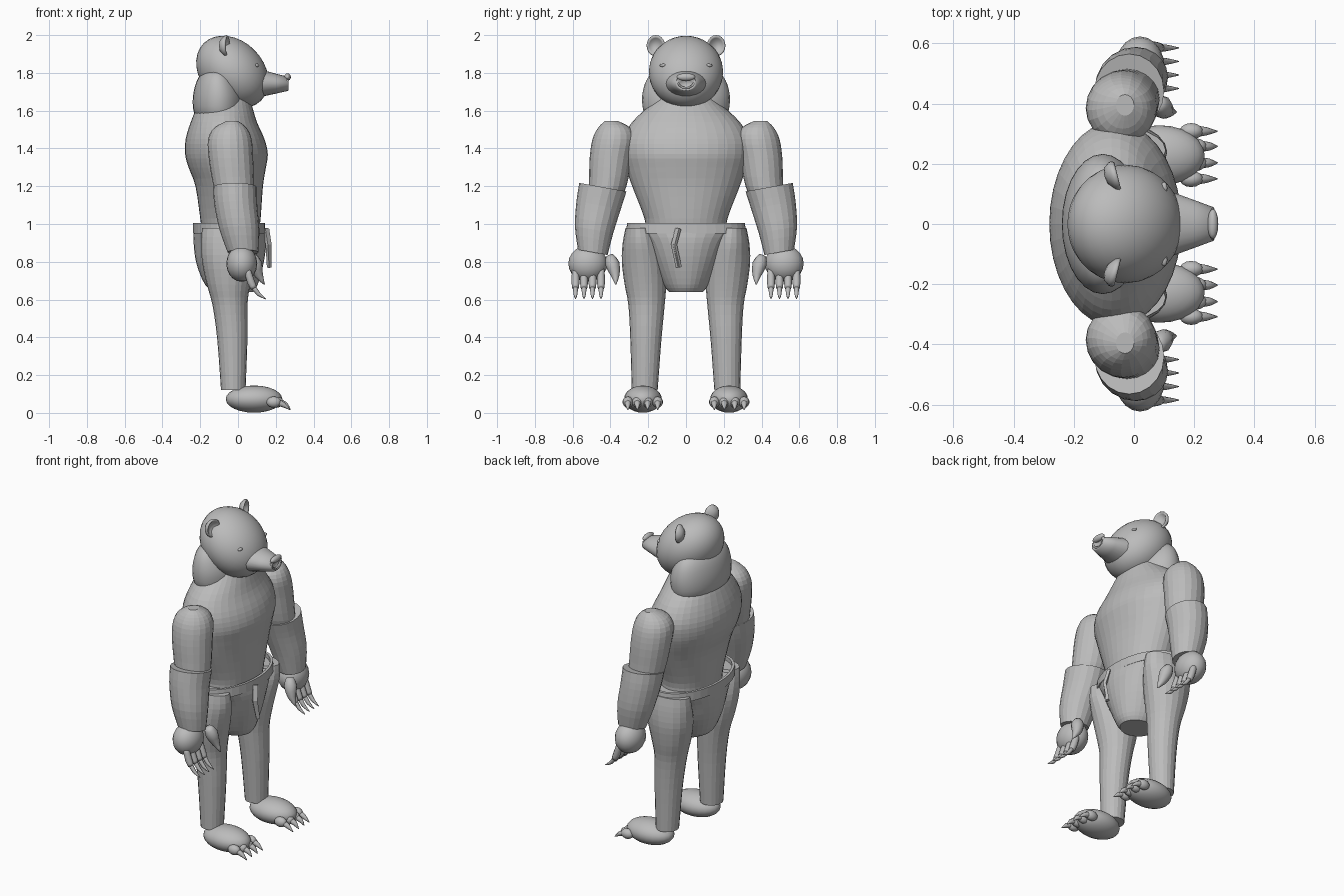
import bpy, bmesh, math
from mathutils import Vector, Matrix

if "Cube" in bpy.data.objects:
    bpy.data.objects.remove(bpy.data.objects["Cube"])

fur = bpy.data.materials.new("plain grey")
fur.diffuse_color = (0.5, 0.5, 0.5, 1)
fur.use_nodes = True
fur.node_tree.nodes["Principled BSDF"].inputs["Base Color"].default_value = fur.diffuse_color


def finish(name, bm, smooth):
    bmesh.ops.recalc_face_normals(bm, faces=bm.faces)
    for f in bm.faces:
        f.smooth = smooth
    me = bpy.data.meshes.new(name)
    bm.to_mesh(me)
    bm.free()
    me.materials.append(fur)
    ob = bpy.data.objects.new(name, me)
    bpy.context.collection.objects.link(ob)
    return ob


def skin(name, loops, smooth, closed=False):
    """Bridge equal point loops; cap the ends, or join last to first."""
    bm = bmesh.new()
    rings = [[bm.verts.new(p) for p in l] for l in loops]
    pairs = list(zip(rings, rings[1:]))
    if closed:
        pairs.append((rings[-1], rings[0]))
    else:
        bm.faces.new(rings[0])
        bm.faces.new(rings[-1])
    n = len(rings[0])
    for a, b in pairs:
        for i in range(n):
            j = (i + 1) % n
            bm.faces.new((a[i], a[j], b[j], b[i]))
    return finish(name, bm, smooth)


def refine(rows, k):
    """Catmull-Rom in-betweens for a list of section rows."""
    out = []
    for i in range(len(rows) - 1):
        p = [rows[max(0, min(len(rows) - 1, i + d))] for d in (-1, 0, 1, 2)]
        for s in range(k):
            t = s / k
            out.append([0.5 * (2 * b + (c - a) * t + (2 * a - 5 * b + 4 * c - d) * t * t
                               + (3 * b - a - 3 * c + d) * t ** 3) for a, b, c, d in zip(*p)])
    return out + [list(rows[-1])]


def loft(name, rows, side=1, n=24, k=3, tilt=0, smooth=False, closed=False):
    """Stack of level ellipses, each row: z, x min, x max, y min, y max."""
    loops = []
    for z, x0, x1, y0, y1 in refine(rows, k):
        loop = []
        for i in range(n):
            a = 2 * math.pi * i / n
            dy = (y1 - y0) / 2 * math.sin(a)
            loop.append(((x0 + x1) / 2 + (x1 - x0) / 2 * math.cos(a),
                         side * ((y0 + y1) / 2 + dy), z + tilt * dy))
        loops.append(loop)
    return skin(name, loops, smooth, closed)


def tube(name, rows, side=1, n=10, k=1, axis=None, wide=1, smooth=True):
    """Round sections along a path, each row: x, y, z, radius."""
    rows = refine(rows, k)
    pts = [Vector((r[0], side * r[1], r[2])) for r in rows]
    loops = []
    for i, p in enumerate(pts):
        t = axis or (pts[min(i + 1, len(pts) - 1)] - pts[max(i - 1, 0)]).normalized()
        u = Vector((0, 1, 0)) if abs(t.y) < 0.8 else Vector((1, 0, 0))
        v = t.cross(u).normalized()
        u = v.cross(t).normalized()
        r = rows[i][3]
        loops.append([p + u * (r * wide * math.cos(2 * math.pi * j / n))
                      + v * (r * math.sin(2 * math.pi * j / n)) for j in range(n)])
    return skin(name, loops, smooth)


def ball(name, centre, radii, pitch=0, seg=20, smooth=True):
    bm = bmesh.new()
    m = (Matrix.Translation(centre) @ Matrix.Rotation(math.radians(pitch), 4, 'Y')
         @ Matrix.Diagonal((*radii, 1)))
    bmesh.ops.create_uvsphere(bm, u_segments=seg, v_segments=seg // 2, radius=1, matrix=m)
    return finish(name, bm, smooth)


# Trunk
loft("torso", [(0.96, -.19, .11, -.215, .215), (1.03, -.2, .12, -.22, .22),
               (1.2, -.225, .132, -.285, .285), (1.3, -.262, .148, -.32, .32),
               (1.37, -.28, .158, -.338, .338), (1.45, -.277, .14, -.335, .335),
               (1.54, -.25, .1, -.285, .285), (1.63, -.21, .073, -.19, .19),
               (1.70, -.15, .05, -.12, .12)], n=36)
tube("neck", [(-.02, 0, 1.57, .092), (-.02, 0, 1.70, .088)], n=20, wide=1.4,
     axis=Vector((0, 0, 1)))
loft("shoulder_mane", [(1.55, -.21, .02, -.2, .2), (1.6, -.236, .03, -.226, .226),
                       (1.68, -.238, .03, -.232, .232), (1.76, -.217, .0, -.21, .21),
                       (1.81, -.18, -.04, -.16, .16), (1.83, -.13, -.09, -.06, .06)],
     n=28, smooth=True)

# Trousers with a raised waistband and a hanging tie
loft("trouser_seat", [(.64, -.12, .08, -.09, .09), (.68, -.175, .105, -.12, .12),
                      (.79, -.22, .135, -.175, .175), (.9, -.235, .15, -.23, .23),
                      (.965, -.233, .143, -.29, .29)], n=32)
loft("waistband", [(.95, -.237, .145, -.318, .318), (1.005, -.237, .142, -.312, .312),
                   (1.005, -.222, .127, -.295, .295), (.96, -.222, .127, -.295, .295)],
     n=36, k=1, closed=True)
for i, w in enumerate((0, .008)):
    tube("waist_tie", [(.145 + w, -.045 + w, .975, .012), (.158 + w, -.068 + w, .89, .012),
                       (.165, -.042 + w, .77, .012)], n=4, smooth=False)

# Head
ball("head", (-.03, 0, 1.805), (.215, .197, .165), pitch=45, seg=32)
tube("muzzle", [(.07, 0, 1.745, .078), (.13, 0, 1.745, .07), (.2, 0, 1.743, .053),
                (.265, 0, 1.742, .037), (.268, 0, 1.742, .03), (.255, 0, 1.742, .022)],
     n=24, axis=Vector((1, 0, 0)), wide=1.5)
ball("nose", (.262, 0, 1.778), (.018, .05, .02), seg=16)
tube("mouth", [(.262, .048 * math.cos(a * math.pi / 8), 1.765 - .045 * math.sin(a * math.pi / 8),
                .006) for a in range(9)], n=6)

for s, tag in ((1, "left"), (-1, "right")):
    # Cupped ears and small eyes
    ear = [(-.03, .01), (-.025, .03), (-.005, .052), (.008, .056),
           (.014, .05), (.006, .04), (-.008, .026), (-.012, .005)]
    tube(tag + "_ear", [(-.068 + x, .16, 1.944, r) for x, r in ear], s, n=20,
         axis=Vector((.97, .24 * s, 0)), wide=.9)
    ball(tag + "_eye", (.1, s * .12, 1.84), (.011, .02, .009), seg=12)

    # Arm
    loft(tag + "_upper_arm", [(1.1, -.1, .08, .36, .53), (1.2, -.13, .085, .315, .515),
                              (1.35, -.155, .08, .285, .51), (1.45, -.158, .072, .267, .495),
                              (1.51, -.125, .045, .295, .465), (1.545, -.06, .0, .36, .43)],
         s, n=20)
    loft(tag + "_forearm", [(1.195, -.132, .1, .315, .565), (1.1, -.125, .102, .345, .58),
                            (.97, -.098, .113, .385, .588), (.85, -.055, .108, .415, .572)],
         s, n=20, tilt=.18)

    # Hand, clawed fingers and thumb
    ball(tag + "_hand", (.02, s * .52, .79), (.082, .103, .096))
    for y in (.45, .495, .54, .585):
        tube(tag + "_finger", [(.045, y, .77, .018), (.068, y, .695, .021), (.085, y, .66, .017)],
             s, k=2)
        tube(tag + "_finger_claw", [(.08, y, .67, .013), (.108, y, .63, .011),
                                    (.148, y, .603, .002)], s, n=8, k=2)
    tube(tag + "_thumb", [(.075, .405, .83, .022), (.09, .39, .79, .038),
                          (.11, .375, .73, .024), (.14, .372, .68, .003)], s, k=2)

    # Leg
    loft(tag + "_leg", [(.12, -.09, .04, .15, .287), (.39, -.11, .05, .13, .295),
                        (.57, -.135, .05, .113, .305), (.68, -.165, .065, .105, .325),
                        (.8, -.19, .09, .11, .34), (.9, -.195, .11, .14, .335),
                        (.98, -.19, .105, .17, .32)], s, n=20)

    # Foot with toes and claws
    ball(tag + "_foot", (.085, s * .228, .073), (.15, .1, .072), seg=24)
    for i, y in enumerate((.15, .203, .258, .308)):
        x = .19 + (.012 if i in (1, 2) else 0)
        ball(tag + "_toe", (x, s * y, .057), (.04, .028, .03), seg=14)
        tube(tag + "_toe_claw", [(x + .02, y, .055, .018), (x + .05, y, .043, .014),
                                 (.277, y, .016, .002)], s, n=8, k=2)
